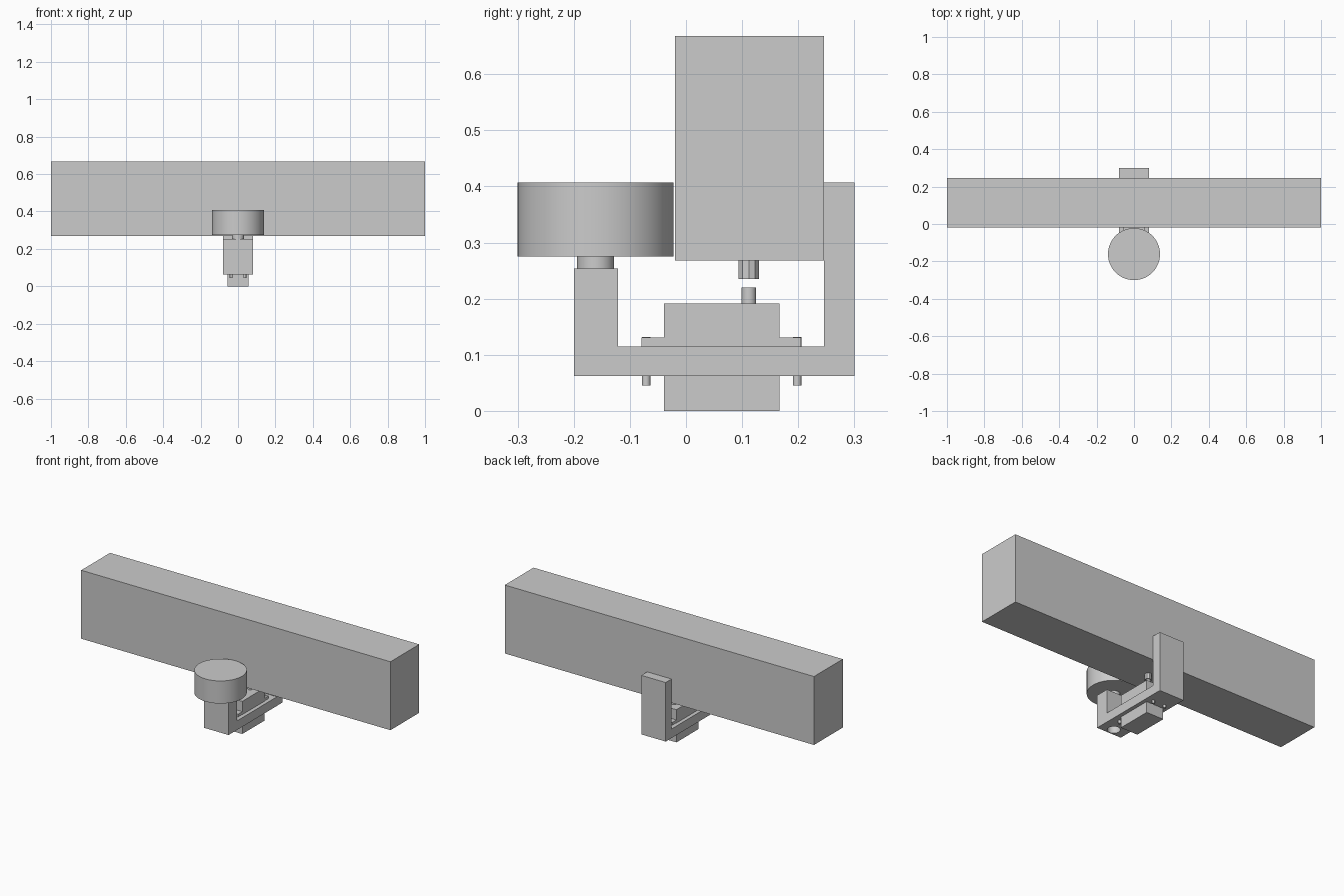
import bpy, bmesh, math

default = bpy.data.objects.get("Cube")
if default:
    bpy.data.objects.remove(default, do_unlink=True)

GREY = (0.6, 0.6, 0.6, 1)
grey = bpy.data.materials.new("plain grey")
grey.use_nodes = True
grey.diffuse_color = GREY
grey.node_tree.nodes["Principled BSDF"].inputs["Base Color"].default_value = GREY


def finish(name, bm):
    bmesh.ops.recalc_face_normals(bm, faces=bm.faces)
    mesh = bpy.data.meshes.new(name)
    bm.to_mesh(mesh)
    bm.free()
    obj = bpy.data.objects.new(name, mesh)
    bpy.context.collection.objects.link(obj)
    mesh.materials.append(grey)
    return obj


def extrude(name, points, direction):
    """Solid made by sweeping a closed outline along a direction."""
    bm = bmesh.new()
    face = bm.faces.new([bm.verts.new(p) for p in points])
    result = bmesh.ops.extrude_face_region(bm, geom=[face])
    moved = [g for g in result["geom"] if isinstance(g, bmesh.types.BMVert)]
    bmesh.ops.translate(bm, verts=moved, vec=direction)
    return finish(name, bm)


def side_solid(name, outline, half_width):
    """Side outline of (y, z) points swept across the width."""
    return extrude(name, [(-half_width, y, z) for y, z in outline], (2 * half_width, 0, 0))


def box(name, half_width, y0, y1, z0, z1):
    return side_solid(name, [(y0, z0), (y1, z0), (y1, z1), (y0, z1)], half_width)


def cylinder(name, x, y, radius, z0, z1, sides=64):
    ring = [(x + radius * math.cos(math.tau * i / sides),
             y + radius * math.sin(math.tau * i / sides), z0) for i in range(sides)]
    obj = extrude(name, ring, (0, 0, z1 - z0))
    bpy.ops.object.select_all(action="DESELECT")
    obj.select_set(True)
    bpy.context.view_layer.objects.active = obj
    bpy.ops.object.shade_smooth_by_angle(angle=math.radians(35))
    return obj


def cut(target, cutter):
    mod = target.modifiers.new(cutter.name, "BOOLEAN")
    mod.operation = "DIFFERENCE"
    mod.solver = "EXACT"
    mod.object = cutter
    cutter.hide_render = True
    cutter.hide_viewport = True


# Long beam
box("beam", 1, -0.02, 0.246, 0.268, 0.668)

# U-shaped bracket with a window for the servo and a bore in the front post
bracket = side_solid("bracket", [
    (-0.2, 0.062), (0.3, 0.062), (0.3, 0.407), (0.246, 0.407),
    (0.246, 0.115), (-0.121, 0.115), (-0.121, 0.254), (-0.2, 0.254)], 0.079)
cut(bracket, box("servo_window_cutter", 0.057, -0.041, 0.169, 0.03, 0.15))
cut(bracket, cylinder("bore_cutter", 0, -0.161, 0.034, 0.03, 0.2))

# Round weight and its neck on the front post
cylinder("round_weight", 0, -0.161, 0.139, 0.275, 0.407, 96)
cylinder("weight_neck", 0, -0.161, 0.033, 0.2, 0.275)

# Servo motor: body, mounting flange, output shaft
SHAFT_Y = 0.112
box("servo_body", 0.055, -0.039, 0.167, 0, 0.191)
box("servo_flange", 0.055, -0.079, 0.205, 0.115, 0.131)
cylinder("servo_shaft", 0, SHAFT_Y, 0.013, 0.191, 0.22, 32)

# Four mounting screws
for side, x in (("right", -0.037), ("left", 0.037)):
    for end, y in (("front", -0.071), ("back", 0.198)):
        cylinder(f"{end}_{side}_screw", x, y, 0.0075, 0.045, 0.132, 24)

# Faceted drive socket under the beam
socket = cylinder("drive_socket", 0, SHAFT_Y, 0.019, 0.235, 0.268, 10)
cut(socket, cylinder("socket_cutter", 0, SHAFT_Y, 0.013, 0.22, 0.262, 32))
